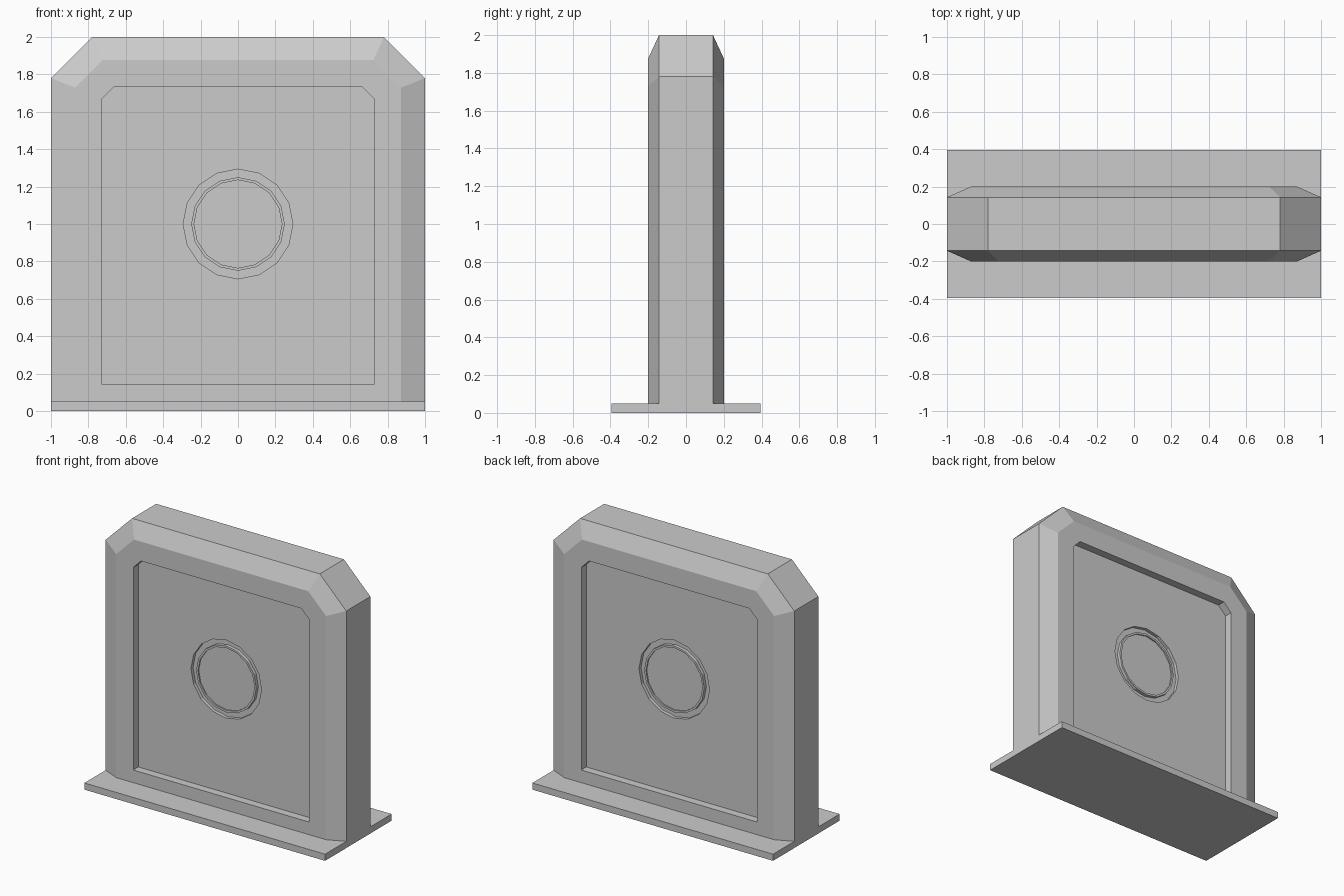
import bpy, bmesh, math

if "Cube" in bpy.data.objects:
    bpy.data.objects.remove(bpy.data.objects["Cube"])

grey = bpy.data.materials.new("light grey")
grey.diffuse_color = (0.6, 0.6, 0.6, 1)
grey.use_nodes = True
grey.node_tree.nodes["Principled BSDF"].inputs["Base Color"].default_value = grey.diffuse_color


def finish(bm, name):
    bmesh.ops.recalc_face_normals(bm, faces=bm.faces)
    mesh = bpy.data.meshes.new(name)
    bm.to_mesh(mesh)
    bm.free()
    mesh.materials.append(grey)
    obj = bpy.data.objects.new(name, mesh)
    bpy.context.collection.objects.link(obj)
    return obj


def arch(hw, bottom, top, cut):
    """Rectangle with its two upper corners cut off, in x and z."""
    return [(-hw, bottom), (hw, bottom), (hw, top - cut),
            (hw - cut, top), (-hw + cut, top), (-hw, top - cut)]


def circle(r, n=16):
    return [(r * math.cos(i * math.tau / n), 1 + r * math.sin(i * math.tau / n))
            for i in range(n)]


def ring(bm, pts, y):
    return [bm.verts.new((x, y, z)) for x, z in pts]


def bridge(bm, a, b):
    n = len(a)
    for i in range(n):
        j = (i + 1) % n
        bm.faces.new((a[i], a[j], b[j], b[i]))


def loop_edges(bm, loop):
    result = []
    for i, v in enumerate(loop):
        w = loop[(i + 1) % len(loop)]
        result.append(bm.edges.get((v, w)) or bm.edges.new((v, w)))
    return result


MID, FACE, FLOOR = 0.143, 0.2, 0.14
BASE_TOP = 0.05

# Slab with cut corners, bevelled rim, sunken panel and round boss on both faces
bm = bmesh.new()
middle = []
for s in (-1, 1):
    # bevelled rim and recess walls
    loops = [ring(bm, arch(1.0, BASE_TOP, 2.0, 0.22), s * MID),
             ring(bm, arch(0.872, BASE_TOP, 1.877, 0.148), s * FACE),
             ring(bm, arch(0.73, 0.145, 1.732, 0.065), s * FACE),
             ring(bm, arch(0.73, 0.145, 1.732, 0.065), s * FLOOR)]
    for a, b in zip(loops, loops[1:]):
        bridge(bm, a, b)
    middle.append(loops[0])
    # round groove, thin rim and centre disc
    rounds = [ring(bm, circle(r), s * y) for r, y in
              ((0.293, FLOOR), (0.293, 0.115), (0.25, 0.115),
               (0.25, FLOOR), (0.235, FLOOR), (0.235, 0.13))]
    for a, b in zip(rounds, rounds[1:]):
        bridge(bm, a, b)
    bm.faces.new(rounds[-1])
    # panel floor around the groove
    edges = loop_edges(bm, loops[-1]) + loop_edges(bm, rounds[0])
    bmesh.ops.triangle_fill(bm, edges=edges, use_beauty=True, use_dissolve=False,
                            normal=(0, s, 0))
bridge(bm, middle[0], middle[1])
finish(bm, "slab")

# Flat foot plate
bm = bmesh.new()
bmesh.ops.create_cube(bm, size=1)
for v in bm.verts:
    v.co = (v.co.x * 2, v.co.y * 0.79, (v.co.z + 0.5) * BASE_TOP)
finish(bm, "foot_plate")
